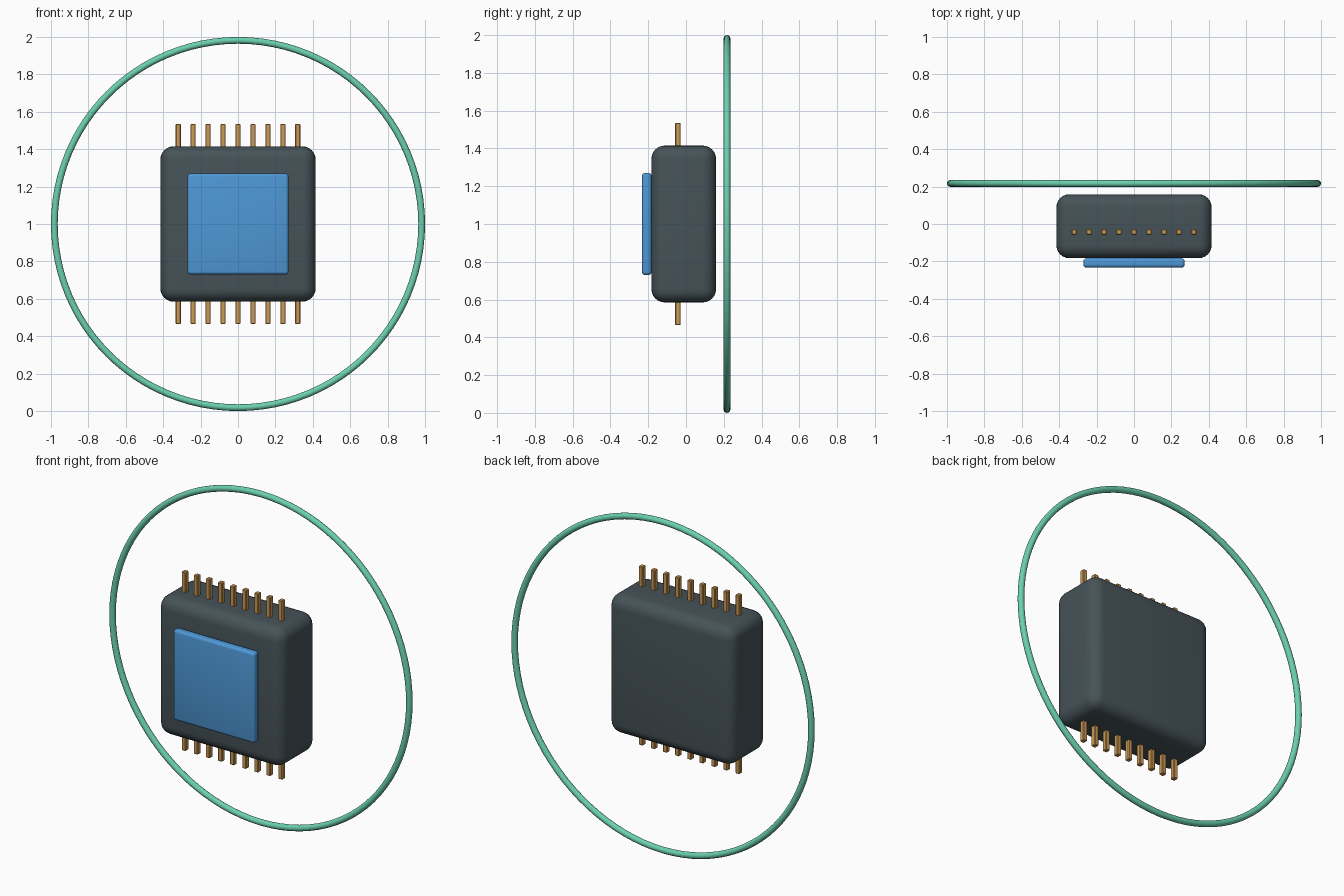
import bpy, math

if "Cube" in bpy.data.objects:
    bpy.data.objects.remove(bpy.data.objects["Cube"])


def material(name, rgb):
    # sRGB 0-255 to linear
    lin = [((c / 255 + 0.055) / 1.055) ** 2.4 for c in rgb]
    m = bpy.data.materials.new(name)
    m.diffuse_color = (*lin, 1)
    m.use_nodes = True
    m.node_tree.nodes["Principled BSDF"].inputs["Base Color"].default_value = m.diffuse_color
    return m


slate = material("dark slate", (70, 83, 88))
blue = material("blue", (78, 152, 214))
copper = material("copper", (206, 154, 86))
mint = material("mint green", (108, 208, 174))


def box(name, center, size, mat, bevel, segments):
    bpy.ops.mesh.primitive_cube_add(size=1, location=center)
    ob = bpy.context.object
    ob.name = name
    ob.scale = size
    bpy.ops.object.transform_apply(location=False, rotation=False, scale=True)
    mod = ob.modifiers.new("rounded edges", "BEVEL")
    mod.width = bevel
    mod.segments = segments
    bpy.ops.object.modifier_apply(modifier=mod.name)
    ob.data.materials.append(mat)
    if segments > 1:
        bpy.ops.object.shade_smooth_by_angle(angle=math.radians(35))
    return ob


# Rounded chip housing and the raised plate on its front
box("chip_body", (0, -0.012, 1), (0.83, 0.342, 0.83), slate, 0.07, 6)
box("front_plate", (0, -0.208, 1), (0.54, 0.05, 0.54), blue, 0.016, 4)

# Rows of pins along the top and bottom
for row, z in (("top", 1.46), ("bottom", 0.54)):
    for i in range(9):
        box(f"{row}_pin_{i + 1}", ((i - 4) * 0.08, -0.043, z),
            (0.028, 0.03, 0.15), copper, 0.004, 1)

# Thin ring standing behind the chip
bpy.ops.mesh.primitive_torus_add(
    major_radius=0.982, minor_radius=0.018, major_segments=96,
    minor_segments=16, location=(0, 0.217, 1), rotation=(math.pi / 2, 0, 0))
ring = bpy.context.object
ring.name = "ring"
ring.data.materials.append(mint)
bpy.ops.object.shade_smooth()
